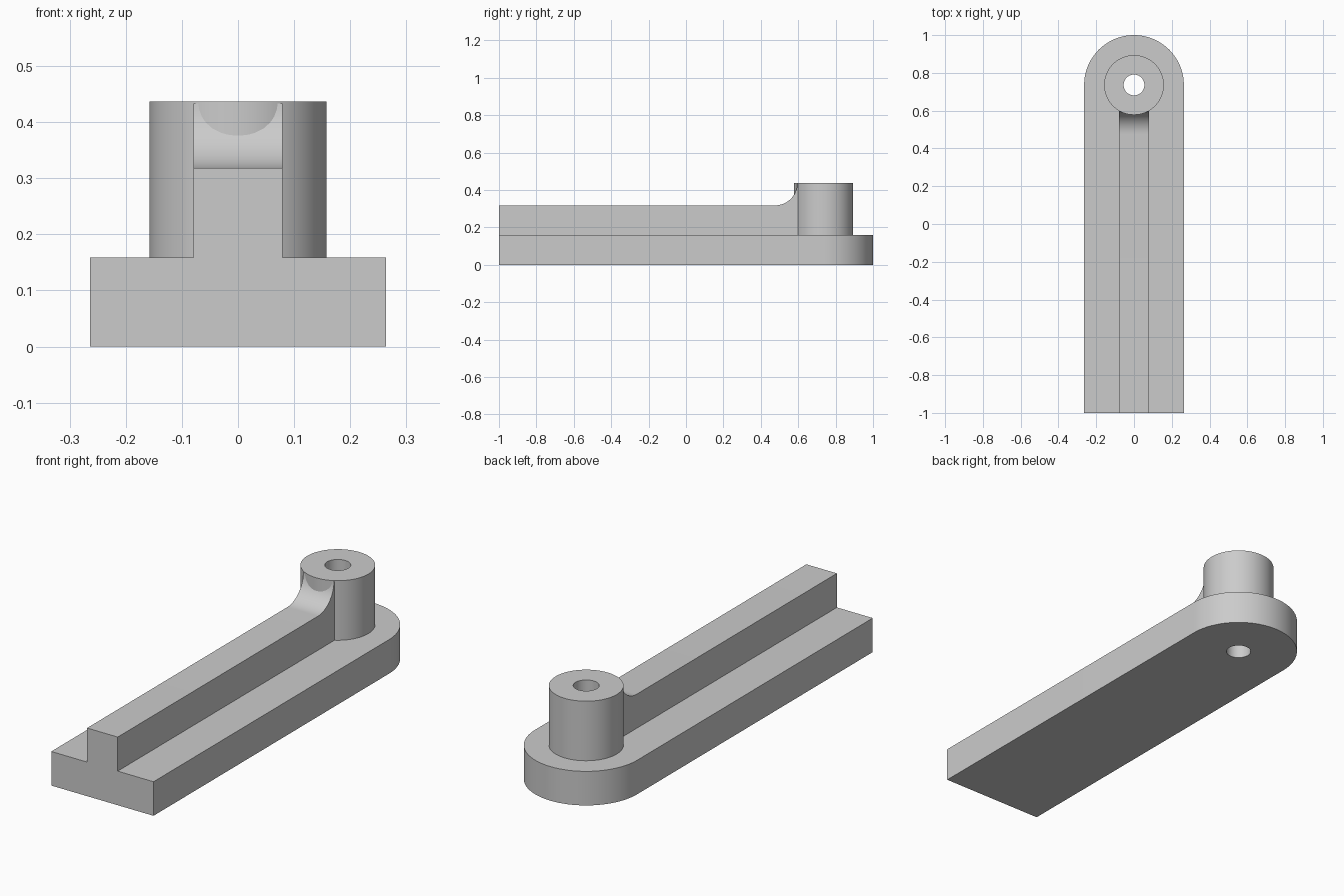
import bpy
import bmesh
from math import sin, cos, pi, radians

cube = bpy.data.objects.get("Cube")
if cube:
    bpy.data.objects.remove(cube, do_unlink=True)

GREY = (0.6, 0.6, 0.6, 1.0)
grey = bpy.data.materials.new("plain grey")
grey.use_nodes = True
grey.diffuse_color = GREY
grey.node_tree.nodes["Principled BSDF"].inputs["Base Color"].default_value = GREY

HALF_WIDTH = 0.264
PIVOT_Y = 1 - HALF_WIDTH
BASE_TOP = 0.159
BOSS_TOP = 0.437
BOSS_RADIUS = 0.158
HOLE_RADIUS = 0.055
RIB_HALF = 0.079
RIB_TOP = 0.318
FILLET_Y = 0.476


def arc(cx, cy, radius, start, end, steps):
    """Points along an arc, angles in degrees, both ends included."""
    angles = [radians(start + (end - start) * i / steps) for i in range(steps + 1)]
    return [(cx + radius * cos(a), cy + radius * sin(a)) for a in angles]


def circle(radius):
    return arc(0, PIVOT_Y, radius, 0, 360, 64)[:-1]


def finish(obj):
    obj.data.materials.append(grey)
    bpy.ops.object.select_all(action="DESELECT")
    obj.select_set(True)
    bpy.context.view_layer.objects.active = obj
    bpy.ops.object.shade_smooth_by_angle(angle=radians(30))


def prism(name, loops, low, high):
    """Upright solid from an outline and optional hole loops."""
    bm = bmesh.new()
    edges = []
    for loop in loops:
        verts = [bm.verts.new((x, y, low)) for x, y in loop]
        edges += [bm.edges.new((v, verts[i - 1])) for i, v in enumerate(verts)]
    bmesh.ops.triangle_fill(bm, use_beauty=True, edges=edges, normal=(0, 0, 1))
    bmesh.ops.dissolve_limit(bm, angle_limit=0.01, verts=[], edges=bm.edges[:])
    solid = bmesh.ops.extrude_face_region(bm, geom=bm.faces[:], use_keep_orig=True)
    top = [v for v in solid["geom"] if isinstance(v, bmesh.types.BMVert)]
    bmesh.ops.translate(bm, verts=top, vec=(0, 0, high - low))
    bmesh.ops.recalc_face_normals(bm, faces=bm.faces[:])
    mesh = bpy.data.meshes.new(name)
    bm.to_mesh(mesh)
    bm.free()
    obj = bpy.data.objects.new(name, mesh)
    bpy.context.collection.objects.link(obj)
    finish(obj)


# Flat base bar with a rounded back end and a through hole
outline = [(-HALF_WIDTH, -1), (HALF_WIDTH, -1)]
outline += arc(0, PIVOT_Y, HALF_WIDTH, 0, 180, 40)
prism("base_bar", [outline, circle(HOLE_RADIUS)], 0, BASE_TOP)

# Round boss around the hole
prism("boss", [circle(BOSS_RADIUS), circle(HOLE_RADIUS)], BASE_TOP, BOSS_TOP)

# Rib along the bar, sweeping up into the boss; its end sits inside the boss wall
rib_end = PIVOT_Y - 0.11
profile = [(rib_end, BASE_TOP), (-1, BASE_TOP), (-1, RIB_TOP)]
profile += arc(FILLET_Y, BOSS_TOP, BOSS_TOP - RIB_TOP, -90, -2, 16)
profile.append((rib_end, BOSS_TOP - 0.003))
bm = bmesh.new()
side = bm.faces.new([bm.verts.new((-RIB_HALF, y, z)) for y, z in profile])
solid = bmesh.ops.extrude_face_region(bm, geom=[side], use_keep_orig=True)
moved = [v for v in solid["geom"] if isinstance(v, bmesh.types.BMVert)]
bmesh.ops.translate(bm, verts=moved, vec=(2 * RIB_HALF, 0, 0))
bmesh.ops.recalc_face_normals(bm, faces=bm.faces[:])
rib_mesh = bpy.data.meshes.new("rib")
bm.to_mesh(rib_mesh)
bm.free()
rib = bpy.data.objects.new("rib", rib_mesh)
bpy.context.collection.objects.link(rib)
finish(rib)
